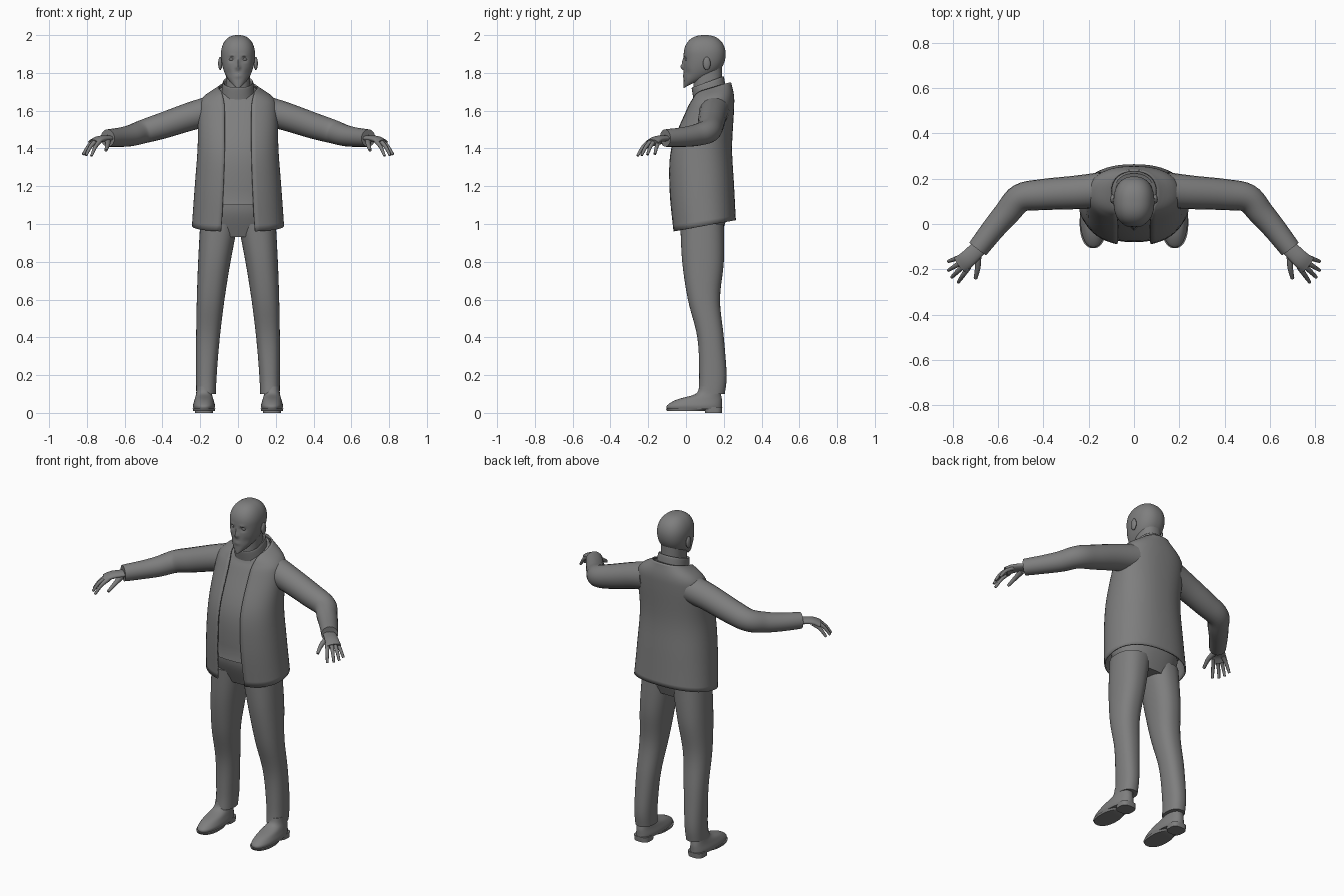
import bpy
import bmesh
import math
from mathutils import Vector

cube = bpy.data.objects.get("Cube")
if cube:
    bpy.data.objects.remove(cube)

# One flat grey for the whole figure
grey = bpy.data.materials.new("mid_grey")
grey.use_nodes = True
grey.diffuse_color = (.21, .21, .21, 1)
grey.node_tree.nodes["Principled BSDF"].inputs["Base Color"].default_value = grey.diffuse_color
parts = []


def finish(name, bm):
    bmesh.ops.recalc_face_normals(bm, faces=bm.faces)
    mesh = bpy.data.meshes.new(name)
    bm.to_mesh(mesh)
    bm.free()
    mesh.materials.append(grey)
    part = bpy.data.objects.new(name, mesh)
    bpy.context.collection.objects.link(part)
    parts.append(part)
    return part


def loft(name, rings, closed=True):
    """Skin a list of equal-length point rings; closed rings get end caps."""
    bm = bmesh.new()
    grid = [[bm.verts.new(point) for point in ring] for ring in rings]
    count = len(grid[0])
    for lower, upper in zip(grid, grid[1:]):
        for i in range(count if closed else count - 1):
            j = (i + 1) % count
            bm.faces.new((lower[i], lower[j], upper[j], upper[i]))
    if closed:
        bm.faces.new(grid[0])
        bm.faces.new(grid[-1])
    return finish(name, bm)


def smooth_rows(rows, steps=5):
    """Catmull-Rom interpolation between rows of numbers."""
    padded = [rows[0], *rows, rows[-1]]
    result = []
    for before, start, end, after in zip(padded, padded[1:], padded[2:], padded[3:]):
        for step in range(steps):
            t = step / steps
            result.append([b + t / 2 * (c - a + t * (2 * a - 5 * b + 4 * c - d + t * (3 * (b - c) + d - a)))
                           for a, b, c, d in zip(before, start, end, after)])
    return result + [rows[-1]]


def rounded(value, squareness):
    return math.copysign(abs(value) ** (2 / squareness), value)


def level_ring(section, tilt=0, centre=0, squareness=2.3, gap=0, segments=48):
    """Oval from (height, half width, front, back); tilt lifts the back, gap opens the front."""
    height, half_width, front, back = section
    start = math.asin(min(1, gap / half_width) ** (squareness / 2))
    sweep = 2 * (math.pi - start)
    points = []
    for i in range(segments + 1 if gap else segments):
        angle = start + sweep * i / segments
        along = -rounded(math.cos(angle), squareness)
        points.append(Vector((centre + half_width * rounded(math.sin(angle), squareness),
                              (front + back) / 2 + along * (back - front) / 2,
                              height + tilt * along)))
    return points


def stack(name, sections, tilt=0, centre=0, squareness=2.3, steps=5):
    return loft(name, [level_ring(section, tilt, centre, squareness)
                       for section in smooth_rows(sections, steps)])


def tube(name, path, first_radius, last_radius, flatness=1, segments=20):
    """Tapered tube along a path; flatness scales its upright radius."""
    centres = [Vector(point) for point in smooth_rows(path)]
    last = len(centres) - 1
    rings = []
    for i, centre in enumerate(centres):
        forward = (centres[min(i + 1, last)] - centres[max(i - 1, 0)]).normalized()
        across = forward.cross(Vector((0, 0, 1))).normalized()
        upright = across.cross(forward) * flatness
        radius = first_radius + (last_radius - first_radius) * i / last
        angles = [math.tau * j / segments for j in range(segments)]
        rings.append([centre + radius * (across * math.cos(a) + upright * math.sin(a)) for a in angles])
    return loft(name, rings)


def ball(name, location, size):
    bm = bmesh.new()
    bmesh.ops.create_uvsphere(bm, u_segments=20, v_segments=12, radius=1)
    part = finish(name, bm)
    part.location, part.scale = location, size


# Coat: open-fronted shell whose hem and neckline rise towards the back
coat_sections = [(.99, .24, -.07, .26), (1.2, .225, -.09, .25), (1.4, .21, -.08, .24),
                 (1.6, .205, 0, .25), (1.67, .18, .03, .25), (1.72, .1, .04, .235)]
coat_rows = smooth_rows(coat_sections)
coat_rings = []
for index, section in enumerate(coat_rows):
    flare = (2 * index / (len(coat_rows) - 1) - 1) ** 2
    coat_rings.append(level_ring(section, tilt=.03 * flare, gap=.07 + .02 * flare))
coat = loft("coat", coat_rings, closed=False)
cloth = coat.modifiers.new("cloth", "SOLIDIFY")
cloth.thickness = .008
cloth.offset = 0

# Shirt follows the coat just inside it and ends at a straight hem
shirt_hem = (1.1, .22, -.08, .24)
inset = .012
shirt_rings = [level_ring(shirt_hem)]
for index, (height, half_width, front, back) in enumerate(coat_rows):
    if height > shirt_hem[0] + inset:
        flare = (2 * index / (len(coat_rows) - 1) - 1) ** 2
        inner = (height - inset / 2, half_width - inset, front + inset, back - inset)
        shirt_rings.append(level_ring(inner, tilt=.03 * flare))
loft("shirt", shirt_rings)
stack("rolled_collar", [(1.69, .088, .04, .21), (1.75, .08, .03, .2), (1.74, .07, .04, .19)], tilt=.03)
stack("neck", [(1.7, .064, .04, .19), (1.8, .064, .04, .19)], tilt=.03)

# Trouser seat
stack("trouser_seat", [(1.13, .19, -.06, .21), (1.05, .2, -.05, .22), (.93, .17, 0, .18)])

for side, label in ((1, "left"), (-1, "right")):
    def mirrored(*points):
        return [(side * x, y, z) for x, y, z in points]

    # Trouser leg: narrows and moves outwards on the way down
    leg_rings = []
    for height, front, back in smooth_rows([(1, -.03, .2), (.8, -.02, .2), (.6, .01, .18),
                                            (.4, .06, .2), (.2, .07, .215), (.1, .065, .205)]):
        half_width = .05 + .05 * height ** 1.5
        outward = .17 - .07 * height ** 2
        leg_rings.append(level_ring((height, half_width, front, back), centre=side * outward))
    loft(label + "_trouser_leg", leg_rings)

    # Shoe upper, sole and heel
    foot = side * .18
    stack(label + "_shoe", [(.02, .055, -.1, .19), (.04, .058, -.1, .19), (.07, .05, -.05, .19),
                            (.1, .042, .05, .185), (.14, .04, .07, .18)], centre=foot)
    stack(label + "_sole", [(.01, .057, -.1, .1), (.022, .06, -.107, .12)], centre=foot, steps=1)
    stack(label + "_heel", [(0, .047, .1, .19), (.03, .048, .1, .192)], centre=foot, squareness=3, steps=1)

    # Sleeve, bent forwards at the elbow
    tube(label + "_sleeve", mirrored((.14, .15, 1.6), (.25, .14, 1.57), (.4, .13, 1.52), (.5, .115, 1.49),
                                     (.56, .05, 1.47), (.62, -.02, 1.46), (.69, -.11, 1.455)), .08, .046)

    # Hand: flat palm, four drooping fingers in a fan, and a thumb
    tube(label + "_palm", mirrored((.66, -.08, 1.455), (.73, -.15, 1.45), (.766, -.18, 1.43)),
         .034, .042, flatness=.45)
    for i, finger in enumerate(("little", "ring", "middle", "index")):
        fan = i / 3
        bow = Vector((.016, -.01, 0)) * 4 * fan * (1 - fan)
        knuckle = Vector((.75, -.14, 1.44)).lerp(Vector((.73, -.19, 1.44)), fan) + bow
        tip = Vector((.82, -.165, 1.37)).lerp(Vector((.776, -.257, 1.36)), fan) + bow
        bend = knuckle.lerp(tip, .55) + Vector((0, 0, .012))
        tube(f"{label}_{finger}_finger", mirrored(knuckle, bend, tip), .013, .007, segments=12)
    tube(label + "_thumb", mirrored((.69, -.13, 1.44), (.69, -.19, 1.42), (.7, -.24, 1.39)),
         .017, .008, segments=12)

    # Ear and eye
    ball(label + "_ear", (side * .094, .11, 1.85), (.011, .02, .035))
    ball(label + "_eye", (side * .034, .008, 1.872), (.014, .013, .009))

# Head: round skull above the brow, longer tapering jaw below it
brow, face_front, head_length, levels = 1.9, -.012, .222, 48
head_rings = []
for i in range(levels + 1):
    slope = math.radians(-80 + 167 * i / levels)
    spread = math.cos(slope)
    if slope < 0:
        height = brow + .16 * math.sin(slope)
        length = head_length * spread ** .6
        front, width, tilt = face_front, .09 * spread, .15 * (brow - height)
    else:
        height = brow + .1 * math.sin(slope)
        width = .09 * spread ** .8
        length = head_length * spread ** .8
        front, tilt = face_front + (head_length - length) / 2, 0
    head_rings.append(level_ring((height, width, front, front + length), tilt, segments=80))
head = loft("head", head_rings)

# Face bumps: sideways place, height, sideways spread, upright spread, push
bumps = {"nose_tip": (0, 1.83, .012, .011, .018), "nose_bridge": (0, 1.855, .008, .02, .01),
         "eye_socket": (.034, 1.872, .015, .01, -.01), "brow": (.03, 1.892, .02, .006, .005),
         "lips": (0, 1.783, .02, .008, .005), "cheek": (.05, 1.8, .015, .02, -.005)}
for vertex in head.data.vertices:
    if vertex.co.y < .08:
        x, y, z = vertex.co
        vertex.co.y -= sum(push * math.exp(-((abs(x) - place) / wide) ** 2 - ((z - level) / tall) ** 2)
                           for place, level, wide, tall, push in bumps.values())

# Smooth shading with crisp hems
bpy.ops.object.select_all(action="DESELECT")
for part in parts:
    part.select_set(True)
bpy.context.view_layer.objects.active = coat
bpy.ops.object.shade_smooth_by_angle(angle=math.radians(40))
